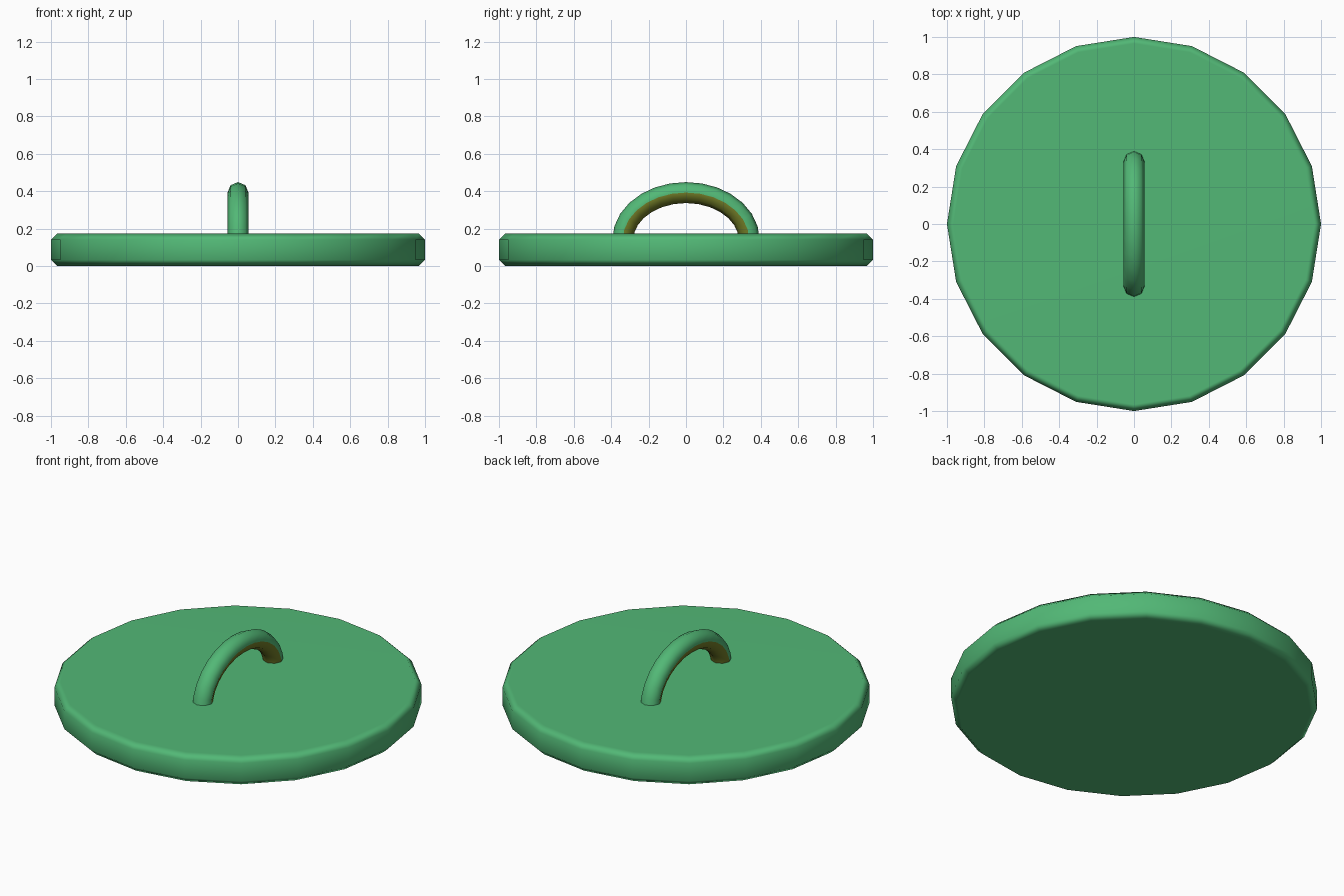
import bpy, bmesh, math
from mathutils import Vector

if "Cube" in bpy.data.objects:
    bpy.data.objects.remove(bpy.data.objects["Cube"])


def srgb(r, g, b):
    f = lambda c: c / 12.92 if c <= 0.04045 else ((c + 0.055) / 1.055) ** 2.4
    return (f(r / 255), f(g / 255), f(b / 255), 1)


def material(name, colour):
    m = bpy.data.materials.new(name)
    m.diffuse_color = colour
    m.use_nodes = True
    m.node_tree.nodes["Principled BSDF"].inputs["Base Color"].default_value = m.diffuse_color
    return m


green = material("green", srgb(82, 184, 118))
olive = material("olive", srgb(112, 122, 38))


def finish(bm, name, mats):
    bmesh.ops.recalc_face_normals(bm, faces=bm.faces)
    me = bpy.data.meshes.new(name)
    bm.to_mesh(me)
    bm.free()
    for m in mats:
        me.materials.append(m)
    ob = bpy.data.objects.new(name, me)
    bpy.context.collection.objects.link(ob)
    bpy.ops.object.select_all(action='DESELECT')
    ob.select_set(True)
    bpy.context.view_layer.objects.active = ob
    bpy.ops.object.shade_smooth_by_angle(angle=math.radians(60))
    return ob


def skin(bm, rings):
    # bridge consecutive rings and cap both ends
    n = len(rings[0])
    faces = []
    for a, b in zip(rings, rings[1:]):
        for i in range(n):
            j = (i + 1) % n
            faces.append((i, bm.faces.new((a[i], a[j], b[j], b[i]))))
    bm.faces.new(rings[0])
    bm.faces.new(rings[-1])
    return faces


# Lid disc: 20 sides with chamfered rims
bm = bmesh.new()
rings = []
for r, z in ((0.965, 0), (1, 0.033), (1, 0.142), (0.965, 0.175)):
    rings.append([bm.verts.new((r * math.cos(i * math.tau / 20), r * math.sin(i * math.tau / 20), z))
                  for i in range(20)])
skin(bm, rings)
lid = finish(bm, "lid_disc", [green])
wn = lid.modifiers.new("weighted_normals", 'WEIGHTED_NORMAL')
wn.keep_sharp = True

# Handle: 8-sided tube along a half ellipse, olive on its inner half
bm = bmesh.new()
SEG, TUBE, RY, RZ, Z0 = 14, 0.056, 0.338, 0.253, 0.14
rings = []
for k in range(SEG + 1):
    t = math.pi * k / SEG
    centre = Vector((0, RY * math.cos(t), Z0 + RZ * math.sin(t)))
    out = Vector((0, RZ * math.cos(t), RY * math.sin(t))).normalized()
    rings.append([bm.verts.new(centre + TUBE * (out * math.cos(a) + Vector((1, 0, 0)) * math.sin(a)))
                  for a in (i * math.tau / 8 for i in range(8))])
for i, f in skin(bm, rings):
    f.material_index = 1 if 2 <= i <= 5 else 0
finish(bm, "handle", [green, olive])
